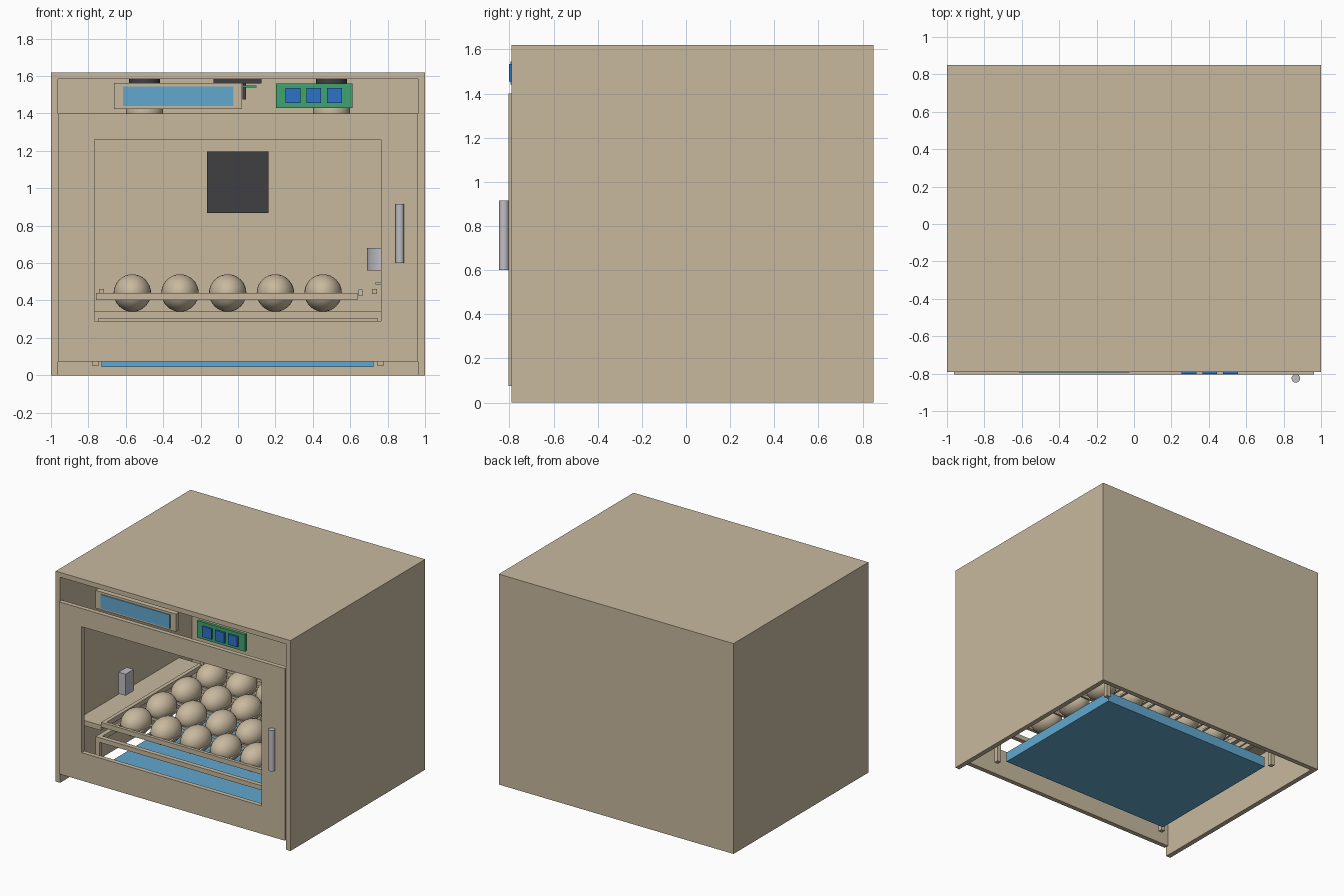
import bpy, bmesh
from mathutils import Matrix, Vector

default = bpy.data.objects.get("Cube")
if default:
    bpy.data.objects.remove(default, do_unlink=True)


def material(name, rgb):
    m = bpy.data.materials.new(name)
    m.use_nodes = True
    col = (*rgb, 1)
    m.diffuse_color = col
    bsdf = m.node_tree.nodes["Principled BSDF"]
    bsdf.inputs["Base Color"].default_value = col
    bsdf.inputs["Roughness"].default_value = 0.7
    return m


BEIGE = material("beige", (0.58, 0.485, 0.345))
AQUA = material("light blue", (0.122, 0.392, 0.617))
BLUE = material("button blue", (0.026, 0.171, 0.578))
GREEN = material("board green", (0.051, 0.366, 0.162))
GREY = material("metal grey", (0.52, 0.52, 0.55))
DARK = material("dark grey", (0.051, 0.051, 0.054))


def finish(name, bm, mat, smooth=False):
    bmesh.ops.recalc_face_normals(bm, faces=bm.faces)
    me = bpy.data.meshes.new(name)
    bm.to_mesh(me)
    bm.free()
    me.materials.append(mat)
    ob = bpy.data.objects.new(name, me)
    bpy.context.collection.objects.link(ob)
    if smooth:
        bpy.ops.object.select_all(action='DESELECT')
        ob.select_set(True)
        bpy.context.view_layer.objects.active = ob
        bpy.ops.object.shade_smooth_by_angle()
    return ob


def add_box(bm, x, y, z):
    """Box from three (low, high) ranges."""
    mid = Vector([(a + b) / 2 for a, b in (x, y, z)])
    size = Vector([b - a for a, b in (x, y, z)])
    bmesh.ops.create_cube(bm, size=1, matrix=Matrix.Translation(mid) @ Matrix.Diagonal(size).to_4x4())


def box(name, x, y, z, mat=BEIGE):
    bm = bmesh.new()
    add_box(bm, x, y, z)
    return finish(name, bm, mat)


def cylinder(name, x, y, z, radius, mat):
    """Upright cylinder spanning the z range."""
    bm = bmesh.new()
    bmesh.ops.create_cone(bm, cap_ends=True, segments=32, radius1=radius, radius2=radius,
                          depth=z[1] - z[0], matrix=Matrix.Translation((x, y, sum(z) / 2)))
    return finish(name, bm, mat, True)


def frame(name, u, v, hole_u, hole_v, depth, upright, mat=BEIGE):
    """Rectangular ring; upright rings lie in x-z, flat ones in x-y."""
    def point(a, b):
        return (a, depth[0], b) if upright else (a, b, depth[0])
    bm = bmesh.new()
    loops = []
    for (u0, u1), (v0, v1) in ((u, v), (hole_u, hole_v)):
        loops.append([bm.verts.new(point(a, b)) for a, b in ((u0, v0), (u1, v0), (u1, v1), (u0, v1))])
    outer, inner = loops
    for i in range(4):
        j = (i + 1) % 4
        bm.faces.new((outer[i], outer[j], inner[j], inner[i]))
    made = bmesh.ops.extrude_face_region(bm, geom=bm.faces[:])
    push = depth[1] - depth[0]
    bmesh.ops.translate(bm, verts=[g for g in made["geom"] if isinstance(g, bmesh.types.BMVert)],
                        vec=(0, push, 0) if upright else (0, 0, push))
    return finish(name, bm, mat)


# Cabinet shell, open at the front and underneath
bm = bmesh.new()
add_box(bm, (-1, 1), (-0.79, 0.85), (0, 1.62))
bm.normal_update()
bmesh.ops.delete(bm, geom=[f for f in bm.faces if f.normal.y < -0.5 or f.normal.z < -0.5], context='FACES')
shell = finish("cabinet_shell", bm, BEIGE)
if sum(p.normal.dot(p.center - Vector((0, 0, 0.8))) for p in shell.data.polygons) < 0:
    shell.data.flip_normals()
thick = shell.modifiers.new("walls", 'SOLIDIFY')
thick.thickness = 0.037
thick.offset = -1
thick.use_even_offset = True
thick.use_quality_normals = True

# Door with window opening and handle
frame("door", (-0.962, 0.962), (0.075, 1.4), (-0.768, 0.765), (0.29, 1.26), (-0.805, -0.77), True)
cylinder("door_handle", 0.865, -0.825, (0.6, 0.915), 0.023, GREY)

# Display and button board above the door
frame("display_frame", (-0.662, 0.022), (1.425, 1.562), (-0.615, -0.025), (1.44, 1.545), (-0.788, -0.75), True)
box("display_screen", (-0.615, -0.025), (-0.795, -0.755), (1.44, 1.545), AQUA)
box("button_board", (0.203, 0.612), (-0.788, -0.765), (1.43, 1.56), GREEN)
for i in range(3):
    x = 0.255 + 0.11 * i
    box(f"button_{i + 1}", (x, x + 0.08), (-0.803, -0.78), (1.455, 1.535), BLUE)

# Fan on the back wall, control parts under the roof
box("fan", (-0.165, 0.163), (0.74, 0.815), (0.868, 1.196), DARK)
box("control_board", (-0.13, 0.125), (-0.15, 0.15), (1.56, 1.583), DARK)
box("sensor_board", (0.025, 0.1), (-0.05, 0.05), (1.538, 1.55), GREEN)
box("sensor_stem", (0.025, 0.042), (-0.02, 0.02), (1.475, 1.56), DARK)

# Pair of heat lamps hanging from the roof
for side, x in (("right", -0.5), ("left", 0.5)):
    cylinder(f"{side}_lamp_socket", x, 0, (1.47, 1.583), 0.083, DARK)
    bm = bmesh.new()
    bmesh.ops.create_uvsphere(bm, u_segments=32, v_segments=16, radius=0.1,
                              matrix=Matrix.Translation((x, 0, 1.41)))
    finish(f"{side}_lamp_bulb", bm, BEIGE, True)

# Water pan
box("water_pan", (-0.73, 0.725), (-0.55, 0.58), (0.045, 0.12), AQUA)

# Stand around the pan: flat ring on four posts
frame("stand_ring", (-0.78, 0.78), (-0.62, 0.63), (-0.745, 0.745), (-0.585, 0.595), (0.305, 0.34), False)
bm = bmesh.new()
for x in (-0.763, 0.763):
    for y in (-0.603, 0.613):
        add_box(bm, (x - 0.016, x + 0.016), (y - 0.016, y + 0.016), (0.05, 0.31))
finish("stand_posts", bm, BEIGE)

# Side ledges with guide pins
for side, s in (("right", -1), ("left", 1)):
    box(f"{side}_ledge", sorted((s * 0.77, s * 0.965)), (-0.57, 0.66), (0.37, 0.41))
    box(f"{side}_guide_pin", (s * 0.73 - 0.014, s * 0.73 + 0.014), (0.6, 0.63), (0.435, 0.462))

# Egg tray: ring, cross bars and thin rods
frame("tray_ring", (-0.76, 0.64), (-0.58, 0.63), (-0.73, 0.61), (-0.555, 0.605), (0.403, 0.44), False)
COLUMNS = [-0.565 + 0.255 * i for i in range(5)]
ROWS = [-0.43 + 0.305 * i for i in range(4)]
bm = bmesh.new()
for y in ROWS[:-1]:
    add_box(bm, (-0.735, 0.615), (y + 0.145, y + 0.16), (0.405, 0.425))
for x in COLUMNS:
    for off in (-0.095, 0.095):
        add_box(bm, (x + off - 0.008, x + off + 0.008), (-0.56, 0.61), (0.405, 0.42))
finish("tray_rods", bm, BEIGE)

# Eggs lying front to back in the tray
bm = bmesh.new()
for x in COLUMNS:
    for y in ROWS:
        bmesh.ops.create_uvsphere(bm, u_segments=32, v_segments=16, radius=0.1, matrix=Matrix.Translation(
            (x, y, 0.44)) @ Matrix.Diagonal((1, 1.3, 1, 1)))
finish("eggs", bm, BEIGE, True)

# Tray turning motor and the bracket opposite
cylinder("tray_motor", 0.79, 0, (0.56, 0.682), 0.1, GREY)
box("tray_motor_link", (0.645, 0.665), (-0.02, 0.02), (0.425, 0.46), GREY)
box("tray_motor_arm", (0.735, 0.8), (-0.02, 0.02), (0.485, 0.5), GREY)
box("tray_motor_shaft", (0.775, 0.795), (-0.01, 0.01), (0.41, 0.56), GREY)
box("wall_bracket", (-0.92, -0.86), (-0.14, -0.04), (0.45, 0.615), GREY)
